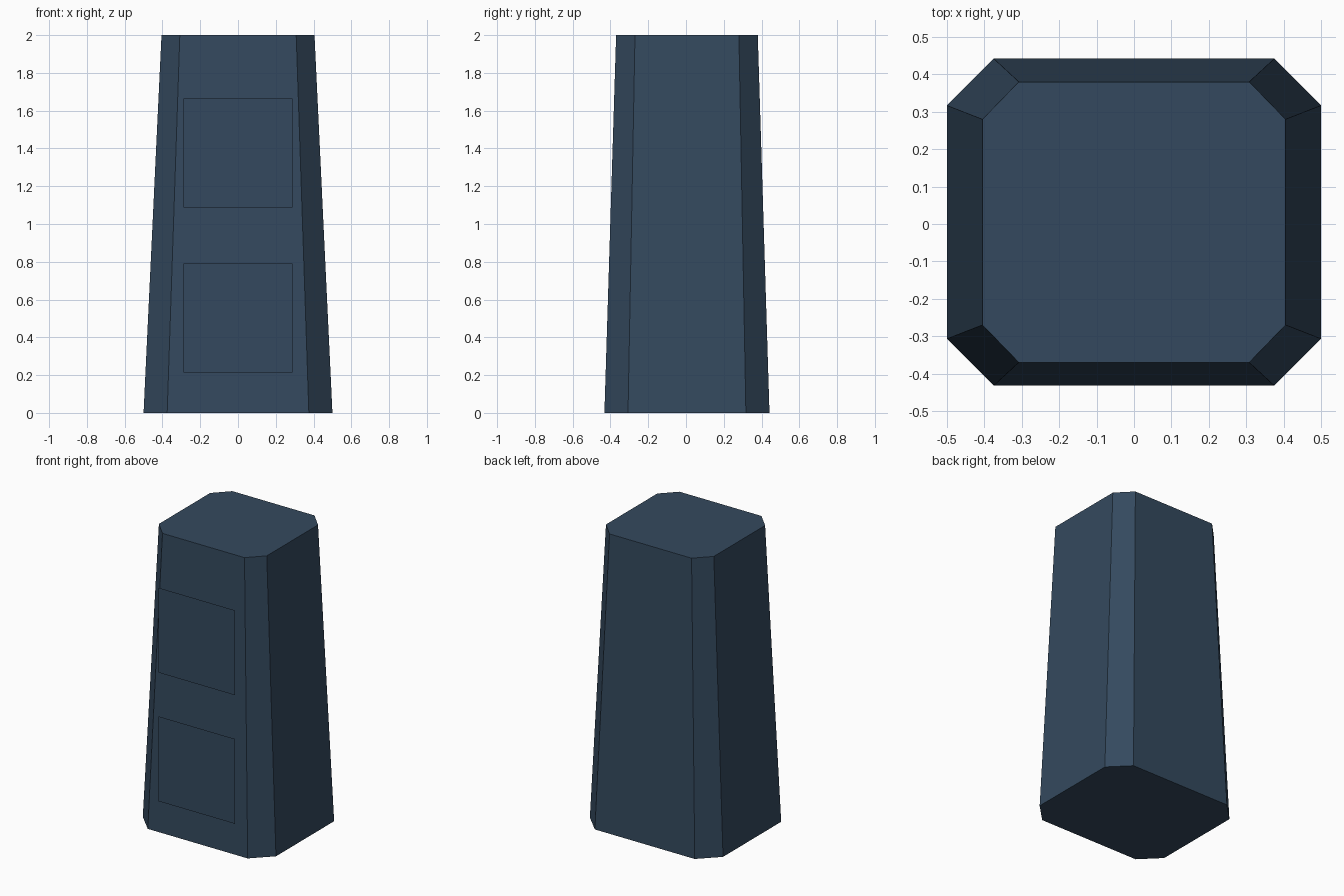
import bpy, bmesh

if "Cube" in bpy.data.objects:
    bpy.data.objects.remove(bpy.data.objects["Cube"])


def srgb(r, g, b):
    lin = [(c / 255 / 12.92) if c / 255 <= 0.04045 else ((c / 255 + 0.055) / 1.055) ** 2.4
           for c in (r, g, b)]
    return (*lin, 1)


slate = bpy.data.materials.new("slate_blue")
slate.diffuse_color = srgb(52, 73, 94)
slate.use_nodes = True
slate.node_tree.nodes["Principled BSDF"].inputs["Base Color"].default_value = slate.diffuse_color


def finish(name, bm):
    mesh = bpy.data.meshes.new(name)
    bm.to_mesh(mesh)
    bm.free()
    mesh.materials.append(slate)
    obj = bpy.data.objects.new(name, mesh)
    bpy.context.collection.objects.link(obj)
    return obj


def ring(bm, hx, hy, cx, cy, z, y0=0.005):
    """Rectangle with cut corners: half sizes hx, hy; flat half lengths cx, cy."""
    pts = [(cx, -hy), (hx, -cy), (hx, cy), (cx, hy),
           (-cx, hy), (-hx, cy), (-hx, -cy), (-cx, -hy)]
    return [bm.verts.new((x, y + y0, z)) for x, y in pts]


# Tapered pillar with chamfered corners
bm = bmesh.new()
low = ring(bm, 0.5, 0.437, 0.375, 0.312, 0)
high = ring(bm, 0.405, 0.375, 0.308, 0.275, 2)
bm.faces.new(low[::-1])
bm.faces.new(high)
for i in range(8):
    j = (i + 1) % 8
    bm.faces.new((low[i], low[j], high[j], high[i]))
finish("pillar", bm)

# Two upright square panels standing just clear of the sloped front
S = 0.288
for name, zc in (("lower_panel", 0.503), ("upper_panel", 1.376)):
    bm = bmesh.new()
    bm.faces.new([bm.verts.new((x * S, -0.442, zc + z * S))
                  for x, z in ((-1, -1), (1, -1), (1, 1), (-1, 1))])
    finish(name, bm)
